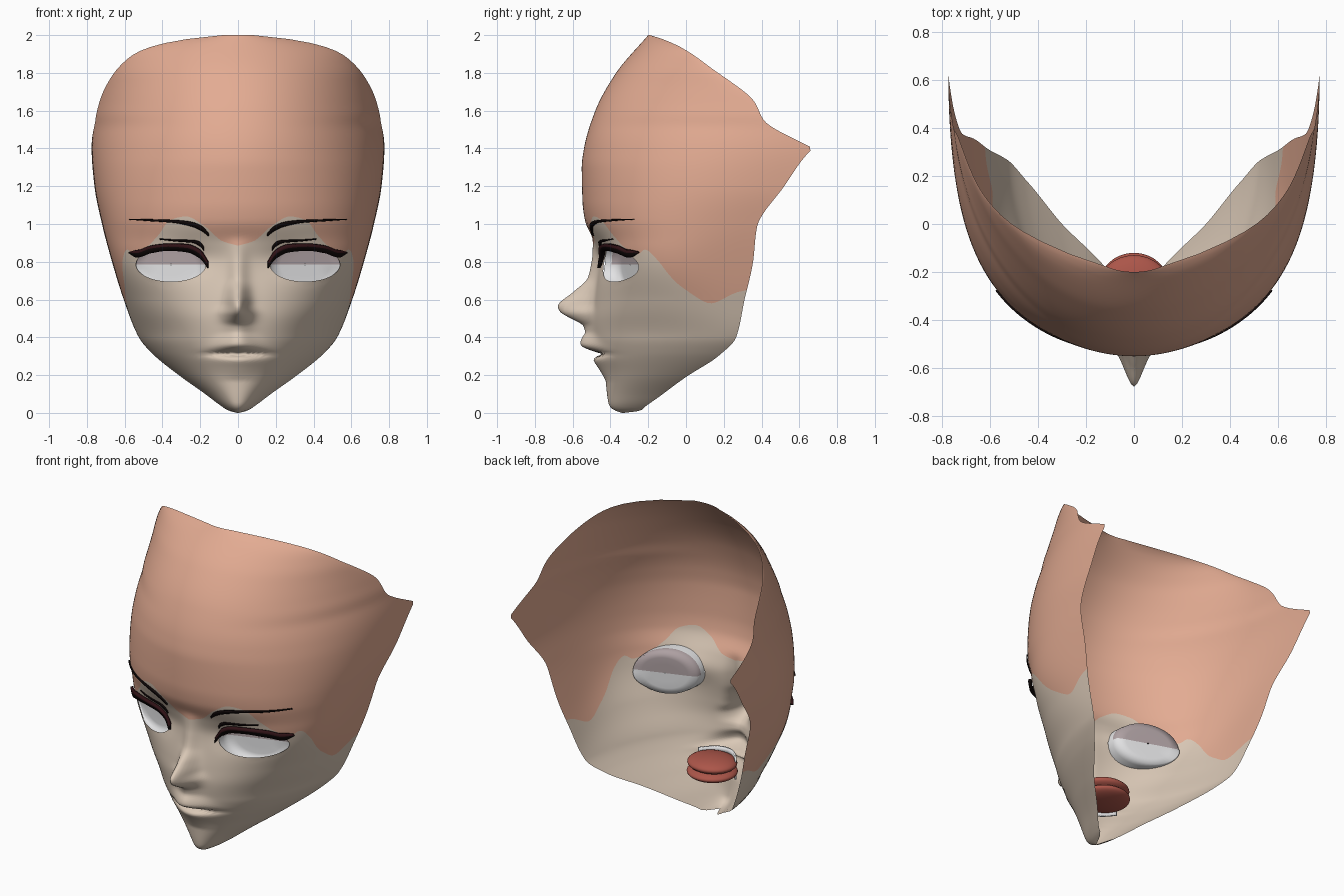
import bpy, bmesh, math

if "Cube" in bpy.data.objects:
    bpy.data.objects.remove(bpy.data.objects["Cube"])


def material(name, rgb):
    m = bpy.data.materials.new(name)
    m.diffuse_color = (*rgb, 1)
    m.use_nodes = True
    m.node_tree.nodes["Principled BSDF"].inputs["Base Color"].default_value = m.diffuse_color
    return m


SKIN = material("beige skin", (0.70, 0.58, 0.47))
TAN = material("peach skin", (0.77, 0.41, 0.29))
WHITE = material("white", (0.76, 0.76, 0.77))
SHADE = material("mauve grey", (0.42, 0.35, 0.36))
BLACK = material("lash black", (0.006, 0.003, 0.003))
MAROON = material("lash maroon", (0.03, 0.006, 0.008))
RED = material("mouth red", (0.41, 0.092, 0.067))


def curve(*pts):
    """Smooth monotone interpolation through (position, value) pairs."""
    n = len(pts)
    d = [(pts[i + 1][1] - pts[i][1]) / (pts[i + 1][0] - pts[i][0]) for i in range(n - 1)]
    s = [d[0]] + [2 * a * b / (a + b) if a * b > 0 else 0 for a, b in zip(d, d[1:])] + [d[-1]]

    def f(p):
        p = min(max(p, pts[0][0]), pts[-1][0])
        i = 0
        while i < n - 2 and p > pts[i + 1][0]:
            i += 1
        h = pts[i + 1][0] - pts[i][0]
        t = (p - pts[i][0]) / h
        a, b = pts[i][1], pts[i + 1][1]
        return (a + (b - a) * t * t * (3 - 2 * t)
                + h * t * (1 - t) * (s[i] * (1 - t) - s[i + 1] * t))
    return f


# Face profiles by height: centre line, half width, section depth, rear rim, section shape
front = curve((0, -.34), (.02, -.39), (.05, -.41), (.2, -.43), (.3, -.46), (.4, -.49), (.5, -.5),
              (.6, -.49), (.8, -.465), (.9, -.485), (1.02, -.535), (1.12, -.548), (1.3, -.552),
              (1.4, -.54), (1.6, -.48), (1.8, -.37), (2, -.2))
width = curve((0, .004), (.012, .05), (.03, .08), (.1, .175), (.2, .315), (.32, .46), (.4, .525),
              (.6, .605), (.8, .667), (1, .72), (1.2, .76), (1.4, .775), (1.55, .765), (1.65, .738),
              (1.78, .67), (1.87, .59), (1.92, .51), (1.97, .33), (2, .08))
depth = curve((0, -.33), (.012, -.24), (.03, -.21), (.1, -.1), (.2, .04), (.3, .18), (.4, .265),
              (.6, .32), (.8, .37), (.98, .43), (1.2, .58), (1.4, .675), (1.5, .66), (1.6, .53),
              (1.78, .2), (1.92, 0), (1.97, -.1), (2, -.19))
rear = curve((0, -.33), (.012, -.24), (.03, -.22), (.08, -.15), (.19, 0), (.3, .17), (.4, .265),
             (.6, .31), (.8, .355), (.98, .375), (1.2, .52), (1.39, .66), (1.4, .675), (1.41, .655),
             (1.54, .42), (1.56, .405), (1.65, .36), (1.78, .2), (1.92, 0), (1.97, -.1), (2, -.19))
bow = curve((0, 2.2), (.25, 2.2), (.5, 2), (.8, 1.9), (1.3, 1.92), (1.55, 2.05), (1.78, 2.05), (2, 2))
wrap = curve((0, 1.5), (.4, 1.7), (.6, 2.6), (.82, 3.9), (1, 3.3), (1.3, 2.9), (1.55, 2.1),
             (1.78, 1.35), (2, 1))
# Nose and lips: projection and half width by height
bump = curve((.17, 0), (.24, .025), (.28, .036), (.3, .01), (.312, -.03), (.325, .02), (.36, .078),
             (.39, .066), (.43, .04), (.46, .045), (.5, .11), (.535, .168), (.566, .184),
             (.64, .112), (.714, .048), (.8, .035), (.93, 0))
bump_w = curve((.2, .1), (.31, .13), (.37, .095), (.43, .065), (.52, .065), (.58, .05), (.8, .05))
# Lower edge of the peach region across the face (0 centre, 1 rear rim)
tone_edge = curve((0, .885), (.077, .91), (.161, .99), (.248, 1.04), (.333, 1.02), (.41, .94),
                  (.494, .88), (.61, .84), (.65, .865), (.74, .8), (.817, .66), (.9, .58), (1, .65))


def face_y(x, z, t=None):
    ax = abs(x)
    t = min(ax / width(z), 1) if t is None else t
    n, m, a, b = bow(z), wrap(z), front(z), depth(z)
    y = a + (b - a) * (1 - max(0, 1 - t ** n) ** (1 / m))
    y -= bump(z) * math.exp(-(ax / bump_w(z)) ** 2)
    return y + .025 * math.exp(-((ax - .25) / .12) ** 2 - ((z - .82) / .08) ** 2)


def rim_angle(z):
    """Section angle at which the face meets its rear rim."""
    f = min(1, max(0, (rear(z) - front(z)) / (depth(z) - front(z))))
    return math.asin(min(1, (1 - (1 - f) ** wrap(z)) ** (1 / bow(z))))


def make(name, verts, faces, mats, index=None, thick=0):
    me = bpy.data.meshes.new(name)
    me.from_pydata(verts, [], faces)
    for m in mats:
        me.materials.append(m)
    for i, p in enumerate(me.polygons):
        p.use_smooth = True
        p.material_index = index[i] if index else 0
    ob = bpy.data.objects.new(name, me)
    bpy.context.collection.objects.link(ob)
    if thick:
        mod = ob.modifiers.new("thickness", 'SOLIDIFY')
        mod.thickness = thick
        mod.offset = 0
    return ob


def grid(rows, cols):
    return [(r * cols + c, r * cols + c + 1, (r + 1) * cols + c + 1, (r + 1) * cols + c)
            for r in range(rows - 1) for c in range(cols - 1)]


# Face shell: rows bend so one of them follows the colour edge
HALF, LOW, HIGH = 72, 80, 64
COLS, ROWS = 2 * HALF + 1, LOW + HIGH + 1
verts = []
for r in range(ROWS):
    for c in range(COLS):
        u = (c - HALF) / HALF
        edge = tone_edge(abs(u))
        z = edge * r / LOW if r <= LOW else edge + (2 - edge) * (r - LOW) / HIGH
        t = math.sin(u * rim_angle(z))
        x = t * width(z)
        verts.append((x, face_y(x, z, abs(t)), z))
faces = grid(ROWS, COLS)
face = make("face_shell", verts, faces, [SKIN, TAN],
            [int(i // (COLS - 1) >= LOW) for i in range(len(faces))])

# Eye openings, with their edges snapped to clean ovals
EX, EZ, RX, RZ = .355, .785, .185, .09


def oval(co):
    return math.hypot((abs(co.x) - EX) / RX, (co.z - EZ) / RZ)


bm = bmesh.new()
bm.from_mesh(face.data)
bmesh.ops.delete(bm, geom=[v for v in bm.verts if v.co.y < .1 and oval(v.co) < 1], context='VERTS')
for v in bm.verts:
    if v.is_boundary and v.co.y < .1 and oval(v.co) < 1.5:
        k, side = oval(v.co), math.copysign(1, v.co.x)
        v.co.x = side * (EX + (abs(v.co.x) - EX) / k)
        v.co.z = EZ + (v.co.z - EZ) / k
        v.co.y = face_y(v.co.x, v.co.z)
bm.to_mesh(face.data)
bm.free()


def ribbon(name, side, pts, lift, mats, thick):
    """Plate on the face along (x, z, half height) points."""
    zc = curve(*[(p[0], p[1]) for p in pts])
    hw = curve(*[(p[0], p[2]) for p in pts])
    n, vs = 32, []
    for k in (-1, .25, 1):
        for i in range(n + 1):
            x = pts[0][0] + (pts[-1][0] - pts[0][0]) * i / n
            z = zc(x) + k * hw(x)
            vs.append((side * x, face_y(x, z) - lift, z))
    fs = grid(3, n + 1)
    if side < 0:
        fs = [f[::-1] for f in fs]
    make(name, vs, fs, mats, [min(i // n, len(mats) - 1) for i in range(len(fs))], thick)


def dish_point(side, k, a, sink):
    """Eye dish point: flush with the face at the rim, sinking to a slanted plane."""
    x, z = EX + .187 * k * math.cos(a), .785 + .138 * k * math.sin(a)
    y = face_y(x, z)
    return (side * x, y + .006 + sink * max(.02, -.365 + .34 * (x - .17) - y), z)


for side, label in ((-1, "right"), (1, "left")):
    # Recessed eye dish: white below, shaded above
    seg = 48
    rings = ((1, 0), (.99, .5), (.95, .95), (.7, 1), (.4, 1), (.02, 1))
    vs = [dish_point(side, k, 2 * math.pi * j / seg, s) for k, s in rings for j in range(seg)]
    fs, idx = [], []
    for r in range(len(rings) - 1):
        for j in range(seg):
            q = (j + 1) % seg
            fs.append((r * seg + j, r * seg + q, (r + 1) * seg + q, (r + 1) * seg + j))
            idx.append(int(j < seg // 2 and r > 0))
    if side < 0:
        fs = [f[::-1] for f in fs]
    make(label + "_eye", vs, fs, [WHITE, SHADE], idx)

    # Upper lash, eyelid crease and brow
    ribbon(label + "_lash", side, [(.16, .785, .018), (.2, .84, .02), (.27, .872, .018),
           (.36, .878, .017), (.46, .866, .02), (.53, .843, .02), (.572, .85, .003)],
           .02, [BLACK, MAROON], .018)
    ribbon(label + "_lid_crease", side, [(.18, .868, .009), (.2, .893, .01), (.24, .908, .006),
           (.32, .912, .004), (.415, .92, .002)], .006, [BLACK], .008)
    ribbon(label + "_brow", side, [(.155, .942, .006), (.19, .975, .012), (.25, 1, .011),
           (.34, 1.014, .007), (.46, 1.02, .005), (.575, 1.025, .002)], .008, [BLACK], .008)

# Mouth lining and tongue behind the lips
for name, z, ry, rz in (("mouth_lining", .325, .135, .045), ("tongue", .27, .145, .042)):
    bpy.ops.mesh.primitive_uv_sphere_add(segments=32, ring_count=16, location=(0, -.265, z))
    ob = bpy.context.object
    ob.name = name
    ob.scale = (.15, ry, rz)
    ob.data.materials.append(RED)
    bpy.ops.object.shade_smooth()

# Upper and lower teeth bands
for name, z0, z1 in (("upper_teeth", .325, .365), ("lower_teeth", .23, .265)):
    vs = [(x, -.405 + 5.5 * x * x, z) for z in (z0, z1) for x in [.013 * i for i in range(-10, 11)]]
    make(name, vs, grid(2, 21), [WHITE], None, .012)
